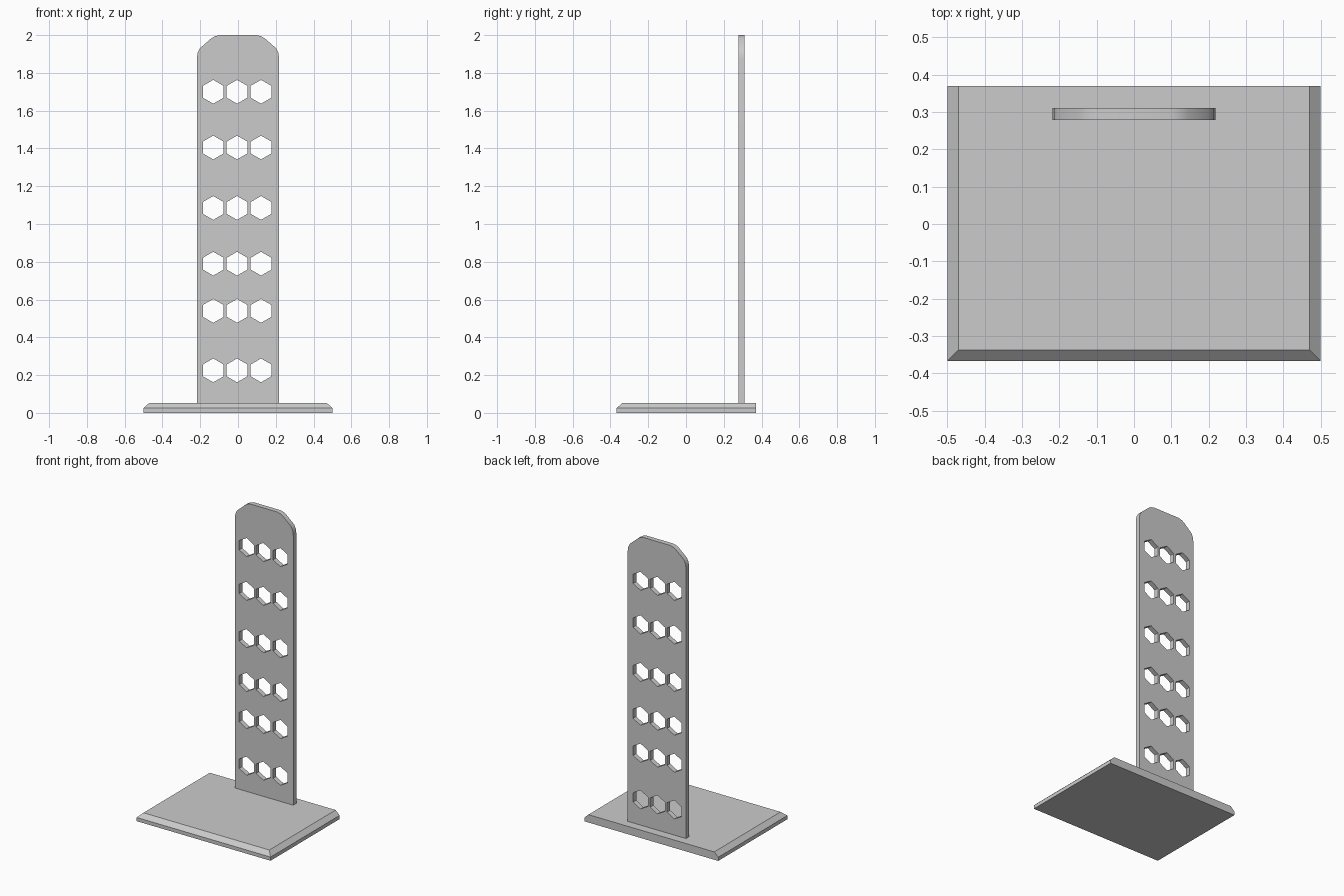
import bpy
import bmesh
import math

cube = bpy.data.objects.get("Cube")
if cube:
    bpy.data.objects.remove(cube, do_unlink=True)

# Single plain grey for everything
grey = bpy.data.materials.new("grey")
grey.use_nodes = True
COLOR = (0.6, 0.6, 0.6, 1)
grey.diffuse_color = COLOR
grey.node_tree.nodes["Principled BSDF"].inputs["Base Color"].default_value = COLOR


def add_object(name, mesh):
    obj = bpy.data.objects.new(name, mesh)
    bpy.context.collection.objects.link(obj)
    mesh.materials.clear()
    mesh.materials.append(grey)
    return obj


# Base plate: slab with a sloped rim on the front and both sides, plain back
HALF_X, FRONT, BACK = 0.5, -0.367, 0.37
RIM, RIM_Z, TOP_Z = 0.03, 0.025, 0.053
bm = bmesh.new()
rings = []
for inset, z in ((0, 0), (0, RIM_Z), (RIM, TOP_Z)):
    x, y = HALF_X - inset, FRONT + inset
    rings.append([bm.verts.new((px, py, z))
                  for px, py in ((-x, y), (x, y), (x, BACK), (-x, BACK))])
bm.faces.new(rings[0][::-1])
bm.faces.new(rings[-1])
for low, high in zip(rings, rings[1:]):
    for i in range(4):
        j = (i + 1) % 4
        bm.faces.new((low[i], low[j], high[j], high[i]))
bmesh.ops.recalc_face_normals(bm, faces=bm.faces)
base_mesh = bpy.data.meshes.new("base_plate")
bm.to_mesh(base_mesh)
bm.free()
add_object("base_plate", base_mesh)

# Upright panel: filled outline with rounded shoulders and hexagonal holes
curve = bpy.data.curves.new("panel_outline", "CURVE")
curve.dimensions = "2D"
curve.fill_mode = "BOTH"
curve.extrude = 0.0165


def add_loop(points):
    spline = curve.splines.new("POLY")
    spline.points.add(len(points) - 1)
    for point, (x, z) in zip(spline.points, points):
        point.co = (x, z, 0, 1)
    spline.use_cyclic_u = True


shoulder = [(0.218, 0.045), (0.218, 1.873), (0.214, 1.905), (0.202, 1.93),
            (0.145, 1.98), (0.125, 1.993), (0.1, 2.0)]
add_loop(shoulder + [(-x, z) for x, z in reversed(shoulder)])

HOLE_RADIUS = 0.063
for row_z in (0.225, 0.54, 0.79, 1.085, 1.405, 1.70):
    for col_x in (-0.131, -0.005, 0.122):
        angles = [math.radians(90 + 60 * k) for k in range(6)]
        add_loop([(col_x + HOLE_RADIUS * math.cos(a),
                   row_z + HOLE_RADIUS * math.sin(a)) for a in angles])

# Turn the outline into a standing mesh
outline = bpy.data.objects.new("panel_outline", curve)
bpy.context.collection.objects.link(outline)
depsgraph = bpy.context.evaluated_depsgraph_get()
panel_mesh = bpy.data.meshes.new_from_object(outline.evaluated_get(depsgraph))
bpy.data.objects.remove(outline, do_unlink=True)

bm = bmesh.new()
bm.from_mesh(panel_mesh)
bmesh.ops.remove_doubles(bm, verts=bm.verts, dist=0.0005)
bmesh.ops.recalc_face_normals(bm, faces=bm.faces)
bmesh.ops.dissolve_limit(bm, angle_limit=0.01, verts=bm.verts, edges=bm.edges)
bmesh.ops.triangulate(bm, faces=[f for f in bm.faces if len(f.verts) > 4])
bm.to_mesh(panel_mesh)
bm.free()

panel = add_object("upright_panel", panel_mesh)
panel.rotation_euler.x = math.pi / 2
panel.location.y = 0.2945
for other in bpy.context.selected_objects:
    other.select_set(False)
panel.select_set(True)
bpy.context.view_layer.objects.active = panel
bpy.ops.object.shade_smooth_by_angle(angle=math.radians(35))
